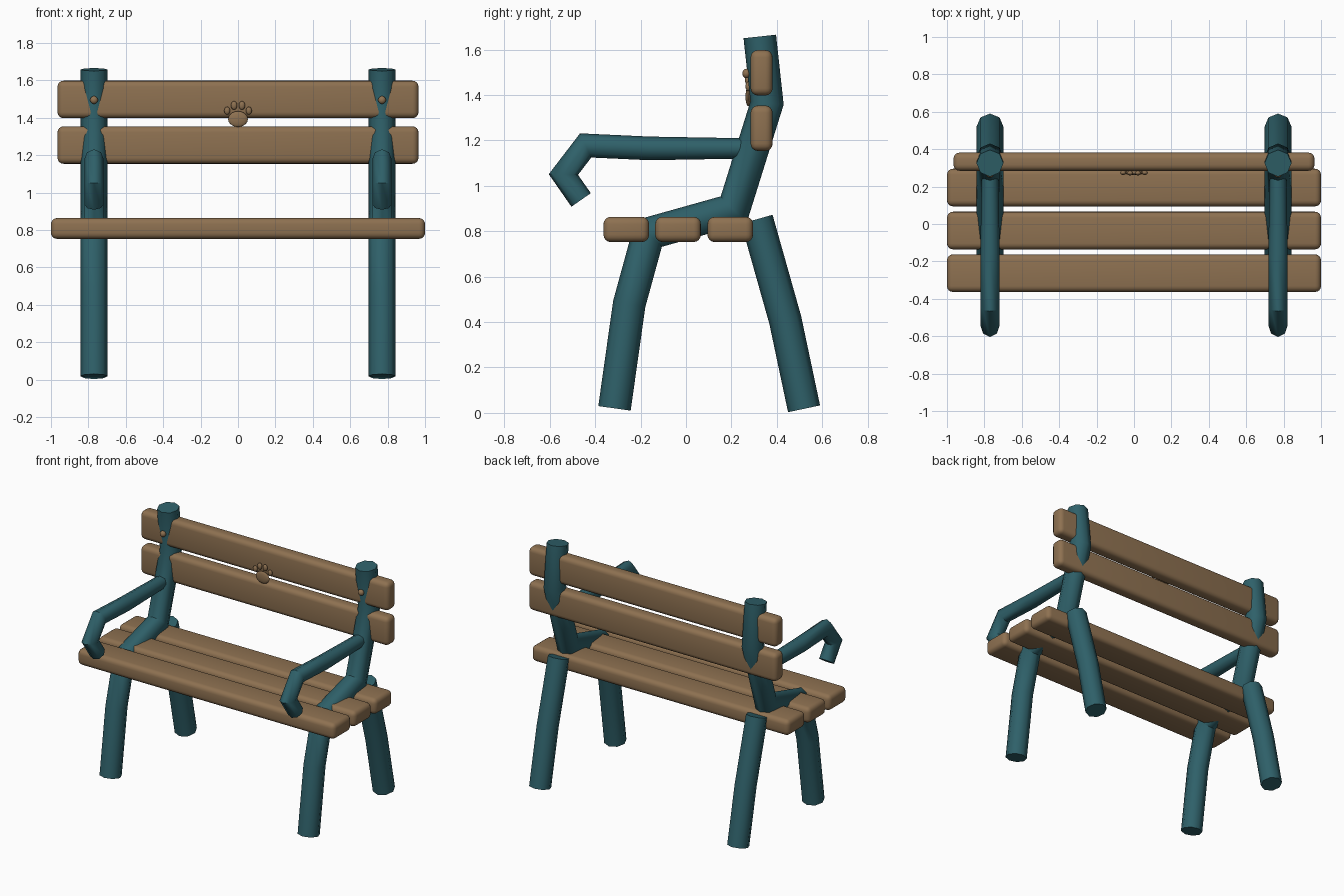
import bpy, bmesh, math
from mathutils import Vector

if "Cube" in bpy.data.objects:
    bpy.data.objects.remove(bpy.data.objects["Cube"], do_unlink=True)


def material(name, rgb):
    m = bpy.data.materials.new(name)
    m.use_nodes = True
    m.diffuse_color = (*rgb, 1)
    m.node_tree.nodes["Principled BSDF"].inputs["Base Color"].default_value = (*rgb, 1)
    return m


TEAL = material("teal paint", (0.028, 0.118, 0.142))
WOOD = material("brown wood", (0.27, 0.165, 0.082))


def finish(name, bm, mat, angle):
    mesh = bpy.data.meshes.new(name)
    bmesh.ops.recalc_face_normals(bm, faces=bm.faces)
    bm.to_mesh(mesh)
    bm.free()
    mesh.materials.append(mat)
    ob = bpy.data.objects.new(name, mesh)
    bpy.context.collection.objects.link(ob)
    bpy.ops.object.select_all(action="DESELECT")
    ob.select_set(True)
    bpy.context.view_layer.objects.active = ob
    bpy.ops.object.shade_smooth_by_angle(angle=math.radians(angle))
    return ob


def tube(name, x, path, radii, sides=8):
    """Mitred pipe that follows (y, z) points at a fixed x."""
    bm = bmesh.new()
    pts = [Vector((x, y, z)) for y, z in path]
    dirs = [(b - a).normalized() for a, b in zip(pts, pts[1:])]
    across = Vector((1, 0, 0))
    rings = []
    for i, p in enumerate(pts):
        before, after = dirs[max(i - 1, 0)], dirs[min(i, len(dirs) - 1)]
        mean = (before + after).normalized()
        side = across.cross(mean) / mean.dot(after)
        ring = []
        for k in range(sides):
            a = math.tau * k / sides
            ring.append(bm.verts.new(p + radii[i] * (across * math.cos(a) + side * math.sin(a))))
        rings.append(ring)
    for r, s in zip(rings, rings[1:]):
        for k in range(sides):
            n = (k + 1) % sides
            bm.faces.new((r[k], r[n], s[n], s[k]))
    bm.faces.new(rings[0])
    bm.faces.new(rings[-1])
    return finish(name, bm, TEAL, 48)


def plank(name, half_x, y, z, depth, height):
    """Board with rounded edges."""
    bm = bmesh.new()
    bmesh.ops.create_cube(bm, size=1)
    bmesh.ops.scale(bm, vec=(2 * half_x, depth, height), verts=bm.verts)
    bmesh.ops.translate(bm, vec=(0, y, z), verts=bm.verts)
    bmesh.ops.bevel(bm, geom=bm.edges[:], offset=0.032, segments=4,
                    profile=0.5, affect="EDGES")
    return finish(name, bm, WOOD, 40)


def blob(name, centre, size):
    """Flattened ball."""
    bm = bmesh.new()
    bmesh.ops.create_uvsphere(bm, u_segments=16, v_segments=10, radius=1)
    bmesh.ops.scale(bm, vec=size, verts=bm.verts)
    bmesh.ops.translate(bm, vec=centre, verts=bm.verts)
    return finish(name, bm, WOOD, 60)


# Seat and backrest boards
for name, y in (("front", -0.263), ("middle", -0.035), ("rear", 0.195)):
    plank(f"seat_plank_{name}", 1.0, y, 0.808, 0.201, 0.111)
for name, z in (("lower", 1.254), ("upper", 1.498)):
    plank(f"back_plank_{name}", 0.965, 0.333, z, 0.097, 0.2)

# Pipe frame, one on each side
FRAME = [(-0.315, 0.02), (-0.25, 0.48), (-0.165, 0.79), (0.21, 0.895),
         (0.357, 1.365), (0.325, 1.658)]
REAR_LEG = [(0.52, 0.018), (0.437, 0.41), (0.312, 0.853)]
ARM = [(0.30, 1.165), (-0.16, 1.165), (-0.442, 1.178), (-0.54, 1.05), (-0.462, 0.938)]
for side, x in (("left", 0.77), ("right", -0.77)):
    tube(f"{side}_front_leg_and_post", x, FRAME, [0.072] * 6)
    tube(f"{side}_rear_leg", x, REAR_LEG, [0.072] * 3)
    tube(f"{side}_armrest", x, ARM, [0.044, 0.052, 0.052, 0.052, 0.052])
    blob(f"{side}_bolt", (x, 0.266, 1.495), (0.021, 0.018, 0.021))

# Small paw ornament on the backrest
blob("paw_pad", (0, 0.274, 1.393), (0.053, 0.012, 0.042))
for side, s in (("left", 1), ("right", -1)):
    blob(f"paw_outer_toe_{side}", (s * 0.058, 0.274, 1.438), (0.016, 0.012, 0.021))
    blob(f"paw_inner_toe_{side}", (s * 0.021, 0.272, 1.466), (0.017, 0.012, 0.023))
